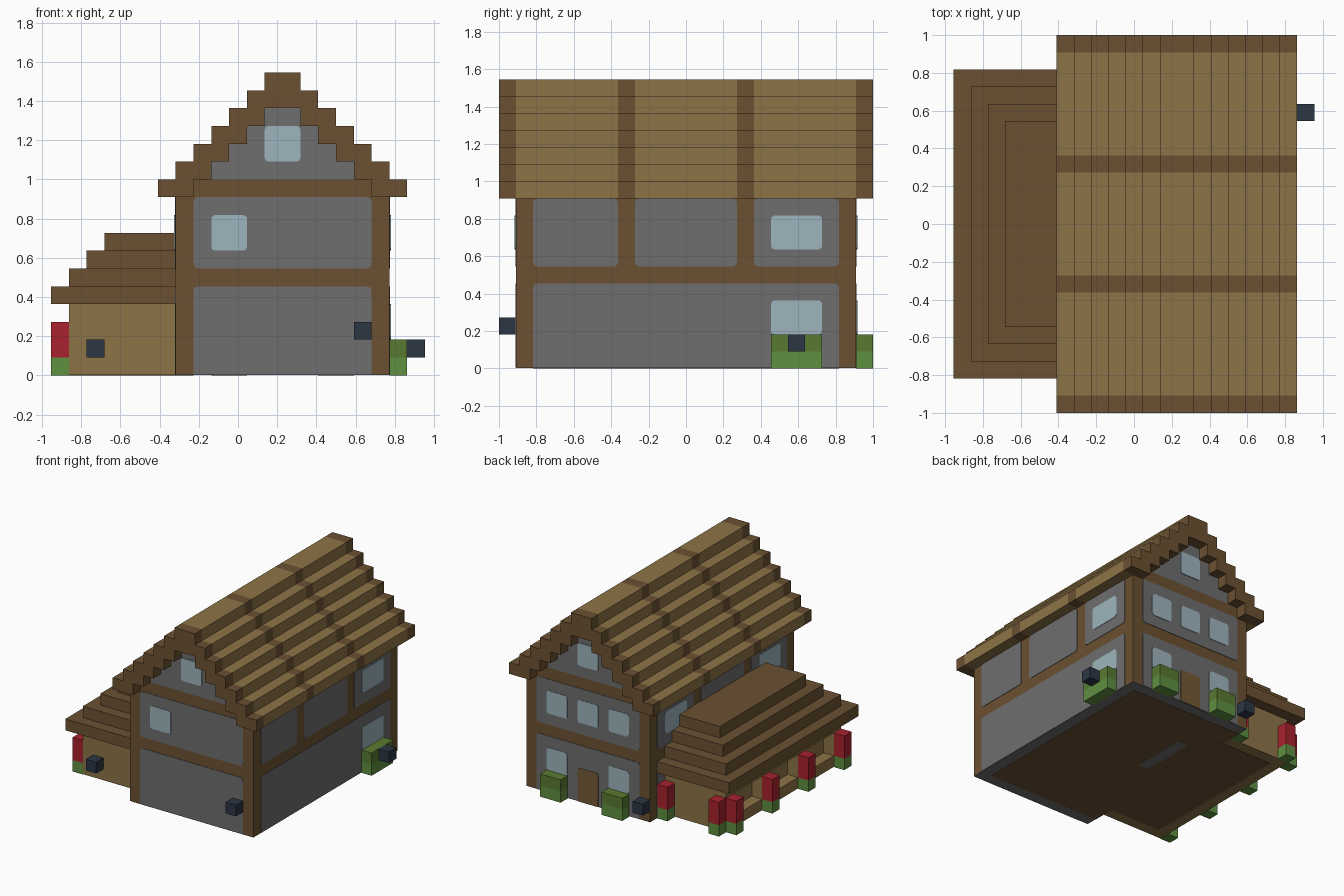
import bpy
import bmesh
from mathutils import Vector

if "Cube" in bpy.data.objects:
    bpy.data.objects.remove(bpy.data.objects["Cube"])

U = 1 / 11                       # one building block
ORIGIN = Vector((-10.5, -11, 0))  # block grid corner


def make_material(name, hex_colour):
    def linear(c):
        return c / 12.92 if c < 0.04045 else ((c + 0.055) / 1.055) ** 2.4
    rgb = [linear(int(hex_colour[i:i + 2], 16) / 255) for i in (0, 2, 4)]
    mat = bpy.data.materials.new(name)
    mat.use_nodes = True
    mat.diffuse_color = (*rgb, 1)
    bsdf = mat.node_tree.nodes["Principled BSDF"]
    bsdf.inputs["Base Color"].default_value = (*rgb, 1)
    bsdf.inputs["Roughness"].default_value = 0.9
    return mat


timber = make_material("timber brown", "6b5132")
thatch = make_material("plank tan", "8d7447")
stone = make_material("stone grey", "6e6e6e")
glass = make_material("window blue", "9db5bd")
leaf = make_material("leaf green", "5f9040")
hedge = make_material("hedge green", "587a31")
petal = make_material("petal red", "a9222e")
iron = make_material("lantern navy", "2b3644")
door_wood = make_material("door brown", "745a37")


def finish(name, bm, *mats):
    """Move from block grid to model space and link the object."""
    for v in bm.verts:
        v.co = (v.co + ORIGIN) * U
    bmesh.ops.recalc_face_normals(bm, faces=bm.faces)
    mesh = bpy.data.meshes.new(name)
    bm.to_mesh(mesh)
    bm.free()
    for m in mats:
        mesh.materials.append(m)
    obj = bpy.data.objects.new(name, mesh)
    bpy.context.collection.objects.link(obj)
    return obj


def block_mesh(x, y, z):
    bm = bmesh.new()
    bmesh.ops.create_cube(bm, size=1)
    for v in bm.verts:
        v.co = Vector([lo + (c + 0.5) * (hi - lo)
                       for c, (lo, hi) in zip(v.co, (x, y, z))])
    return bm


def block(name, x, y, z, mat):
    return finish(name, block_mesh(x, y, z), mat)


# Each wall: axis it faces, grid plane, outward direction
WALLS = {"front": (1, 1, -1), "back": (1, 21, 1),
         "left": (0, 19, 1), "right": (0, 7, -1)}


def plate(name, wall, span, z, mat, depth=0.04, radius=0.25):
    """Thin rounded plate on a wall; plates on the ground keep a square base."""
    axis, plane, out = WALLS[wall]
    thick = sorted((plane - out * 0.02, plane + out * depth))
    x, y = (thick, span) if axis == 0 else (span, thick)
    bm = block_mesh(x, y, z)
    edges = []
    for e in bm.edges:
        a, b = (v.co for v in e.verts)
        if abs(a[axis] - b[axis]) > 0.01 and (z[0] > 0.1 or a.z > 1):
            edges.append(e)
    bmesh.ops.bevel(bm, geom=edges, offset=radius, segments=2,
                    profile=0.5, affect='EDGES')
    finish(f"{wall}_{name}", bm, mat)


# House body, plinth edge and floor
block("house_frame", (7, 19), (1, 21), (0.06, 10), timber)
block("plinth", (7, 19), (1, 21), (0.03, 0.07), stone)
block("house_floor", (7, 18), (2, 20), (0.01, 0.05), timber)
block("annex_floor", (2, 8), (4, 18), (0, 0.05), timber)
block("hearth_base", (9, 10), (11, 16), (0, 0.05), stone)

# Stone infill between the timbers
for wall in ("front", "back"):
    plate("lower_panel", wall, (8, 18), (0.05, 5), stone)
    plate("upper_panel", wall, (8, 18), (6, 10), stone)
for wall in ("left", "right"):
    plate("lower_panel", wall, (2, 20), (0.05, 5), stone)
    for span in ((2, 7), (8, 14), (15, 20)):
        plate("upper_panel", wall, span, (6, 10), stone)

# Stepped gable walls
block("gable_beam", (8, 18), (1, 21), (10, 11), timber)
for i in range(4):
    block("gable_stone", (9 + i, 17 - i), (1, 21), (11 + i, 12 + i), stone)

# Windows and door
windows = [("front", 9, 11, 7), ("left", 16, 19, 7), ("left", 16, 19, 2),
           ("right", 16, 19, 7), ("right", 3, 6, 7),
           ("back", 9, 11, 2), ("back", 15, 17, 2)]
windows += [("back", k, k + 2, 7) for k in (9, 12, 15)]
windows += [(wall, 12, 14, 12) for wall in ("front", "back")]
for wall, a, b, z in windows:
    plate("window", wall, (a, b), (z, z + 2), glass, 0.08, 0.2)
plate("door", "back", (12, 14), (0.05, 3), door_wood, 0.08, 0.2)

# Main roof: stepped outline carried along the house, banded by length
left_outer = [(6 + i, 10 + i + s) for i in range(7) for s in (0, 1)]
left_inner = [(8 + i, 10 + i + s) for i in range(5) for s in (0, 1)]


def mirrored(points):
    return [(26 - x, z) for x, z in reversed(points)]


outline = left_outer + mirrored(left_outer)
outline += [(26 - x, z) for x, z in left_inner] + left_inner[::-1]
stations = (0, 1, 7, 8, 14, 15, 21, 22)
bm = bmesh.new()
rings = [[bm.verts.new((x, y, z)) for x, z in outline] for y in stations]
for s, (a, b) in enumerate(zip(rings, rings[1:])):
    for i in range(len(outline)):
        j = (i + 1) % len(outline)
        face = bm.faces.new((a[i], a[j], b[j], b[i]))
        face.material_index = s % 2
for ring in (rings[0], rings[-1]):
    bm.faces.new(ring)
finish("main_roof", bm, timber, thatch)

# Annex: core, open bays along the outer side, stepped roof
block("annex_core", (2, 7), (3, 19), (0.03, 4), thatch)
block("annex_sill", (1, 2), (3, 19), (0.03, 1), thatch)
block("annex_lintel", (1, 2), (3, 19), (3, 4), thatch)
for y in (3, 8, 13, 18):
    block("annex_post", (1, 2), (y, y + 1), (1, 3), thatch)
for i in range(4):
    block("annex_roof_step", (i, 7), (2 + i, 20 - i), (4 + i, 5 + i), timber)

# Flowers round the annex
spots = [(0, y) for y in (3, 8, 13, 18)] + [(1, 19), (6, 19)]
for x, y in spots:
    block("flower_leaves", (x, x + 1), (y, y + 1), (0, 1), leaf)
    block("flower_petals", (x, x + 1), (y, y + 1), (1, 3), petal)

# Bushes under the ground floor windows
for x, y in (((19, 20), (16, 19)), ((9, 11), (21, 22)), ((15, 17), (21, 22))):
    block("bush_base", x, y, (0, 1), leaf)
    block("bush_top", x, y, (1, 2), hedge)

# Lanterns
for x, y, z in ((17, 0, 2), (2, 2, 1), (20, 17, 1), (7, 21, 1)):
    block("lantern", (x, x + 1), (y, y + 1), (z, z + 1), iron)
